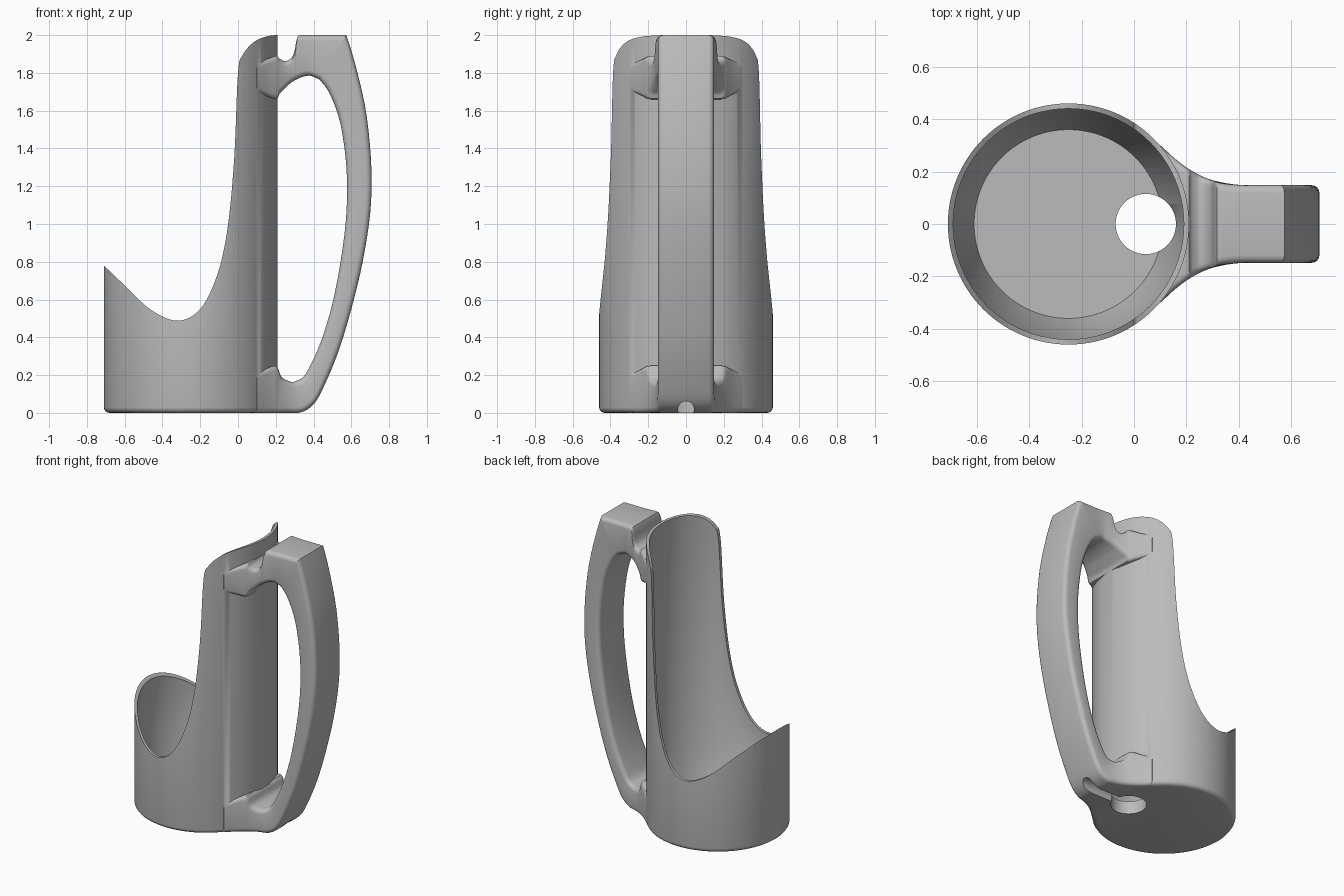
import bpy, bmesh, math
from mathutils import Vector

old = bpy.data.objects.get("Cube")
if old:
    bpy.data.objects.remove(old, do_unlink=True)

CUP_X = -0.25   # centre line of the cup
RADIUS = 0.46
SIDES = 112

grey = bpy.data.materials.new("plain_grey")
grey.use_nodes = True
grey.diffuse_color = (0.5, 0.5, 0.5, 1)
grey.node_tree.nodes["Principled BSDF"].inputs["Base Color"].default_value = (0.5, 0.5, 0.5, 1)


def finish(bm, name):
    bmesh.ops.recalc_face_normals(bm, faces=bm.faces)
    mesh = bpy.data.meshes.new(name)
    bm.to_mesh(mesh)
    bm.free()
    mesh.materials.append(grey)
    obj = bpy.data.objects.new(name, mesh)
    bpy.context.collection.objects.link(obj)
    return obj


def loft(rings, name):
    """Skin closed rings of equal length and cap both ends."""
    bm = bmesh.new()
    loops = [[bm.verts.new(p) for p in ring] for ring in rings]
    n = len(loops[0])
    for a, b in zip(loops, loops[1:]):
        for i in range(n):
            j = (i + 1) % n
            bm.faces.new((a[i], a[j], b[j], b[i]))
    bm.faces.new(loops[0])
    bm.faces.new(loops[-1])
    return finish(bm, name)


def turned(profile, name, x=CUP_X):
    """Lathe a (radius, height) profile about a vertical axis."""
    turn = [2 * math.pi * i / SIDES for i in range(SIDES)]
    return loft([[(x + r * math.cos(t), r * math.sin(t), z) for t in turn]
                 for r, z in profile], name)


def spline(keys, steps):
    """Catmull-Rom curve through keys."""
    keys = [Vector(k) for k in keys]
    pts = [keys[0]] + keys + [keys[-1]]
    out = []
    for p, a, b, q in zip(pts, pts[1:], pts[2:], pts[3:]):
        for i in range(steps):
            t = i / steps
            out.append(a + (b - p) * t / 2 + (p - 2.5 * a + 2 * b - q / 2) * t ** 2
                       + (1.5 * (a - b) + (q - p) / 2) * t ** 3)
    return out + [keys[-1]]


def boolean(target, tool, mode):
    mod = target.modifiers.new("join", 'BOOLEAN')
    mod.operation, mod.solver, mod.object = mode, 'EXACT', tool
    bpy.context.view_layer.objects.active = target
    bpy.ops.object.modifier_apply(modifier=mod.name)
    bpy.data.objects.remove(tool, do_unlink=True)


# Outer cup body with a rounded foot
foot = [(RADIUS - 0.03 + 0.03 * math.sin(a), 0.03 - 0.03 * math.cos(a))
        for a in (math.pi / 8 * i for i in range(5))]
cup = turned(foot + [(RADIUS, 2)], "holder_with_handle")

# Handle: (outer x, outer z, inner x, inner z) from the foot up to the top joint
keys = [(.05, 0, .05, .2), (.12, 0, .12, .22), (.2, 0, .2, .25), (.23, 0, .23, .19),
        (.28, 0, .28, .165), (.34, .005, .31, .17), (.4, .045, .345, .19),
        (.45, .13, .38, .245), (.53, .32, .44, .38), (.6, .55, .5, .58),
        (.66, .8, .546, .82), (.7, 1.06, .574, 1.06), (.706, 1.3, .574, 1.3),
        (.68, 1.58, .54, 1.54), (.63, 1.81, .485, 1.69), (.58, 1.98, .44, 1.755),
        (.56, 2, .42, 1.77), (.45, 2, .38, 1.785), (.335, 2, .345, 1.78),
        (.312, 1.98, .315, 1.768), (.298, 1.91, .295, 1.757), (.28, 1.877, .277, 1.745),
        (.25, 1.862, .25, 1.72), (.22, 1.875, .22, 1.69), (.2, 1.89, .2, 1.66),
        (.12, 1.86, .12, 1.69), (.05, 1.85, .05, 1.7)]


def half_width(x):
    """The handle flares where it meets the cup."""
    return min(0.148 + 0.155 * (max(0, 0.42 - x) / 0.32) ** 2.2, 0.3)


def handle_ring(key, r=0.03, arc=4):
    clamp = lambda z: min(max(z, 0), 2)
    outer = Vector((key[0], 0, clamp(key[1])))
    inner = Vector((key[2], 0, clamp(key[3])))
    mid, half = (outer + inner) / 2, (outer - inner).length / 2
    up = (outer - inner).normalized()
    wide = half_width(mid.x)
    ring = []
    for corner, (sy, su) in enumerate([(1, 1), (-1, 1), (-1, -1), (1, -1)]):
        for i in range(arc + 1):
            a = math.pi / 2 * (corner + i / arc)
            y = sy * (wide - r) + r * math.cos(a)
            u = su * (half - r) + r * math.sin(a)
            ring.append(mid + up * u + Vector((0, y, 0)))
    return ring


handle = loft([handle_ring(k) for k in spline(keys, 4)], "handle")
boolean(cup, handle, 'UNION')

# Hollow, tapering towards the floor
boolean(cup, turned([(.36, .09), (.44, .35), (.44, 2.3)], "hollow"), 'DIFFERENCE')

# Sweeping front opening
edge = spline([(-.71, .78), (-.6, .675), (-.46, .545), (-.32, .488), (-.2, .55),
               (-.11, .73), (-.055, .98), (-.02, 1.35), (0, 1.8), (.025, 1.895),
               (.08, 1.96), (.14, 1.99), (.203, 2.001)], 6)
outline = [(-.9, .96)] + [tuple(p) for p in edge] + [(.203, 2.3), (-.9, 2.3)]
opening = loft([[(x, y, z) for x, z in outline] for y in (-.7, .7)], "opening")
boolean(cup, opening, 'DIFFERENCE')

# Drain hole in the floor and the channel leading out under the handle
boolean(cup, turned([(.115, -.1), (.115, .3)], "drain", .045), 'DIFFERENCE')
bend = [2 * math.pi * i / 32 for i in range(32)]
channel = loft([[(x, .042 * math.cos(t), .02 + .042 * math.sin(t)) for t in bend]
                for x in (.05, .7)], "channel")
boolean(cup, channel, 'DIFFERENCE')

# Smooth surfaces with crisp edges
bpy.ops.object.select_all(action='DESELECT')
cup.select_set(True)
bpy.context.view_layer.objects.active = cup
bpy.ops.object.shade_smooth_by_angle(angle=math.radians(35))
